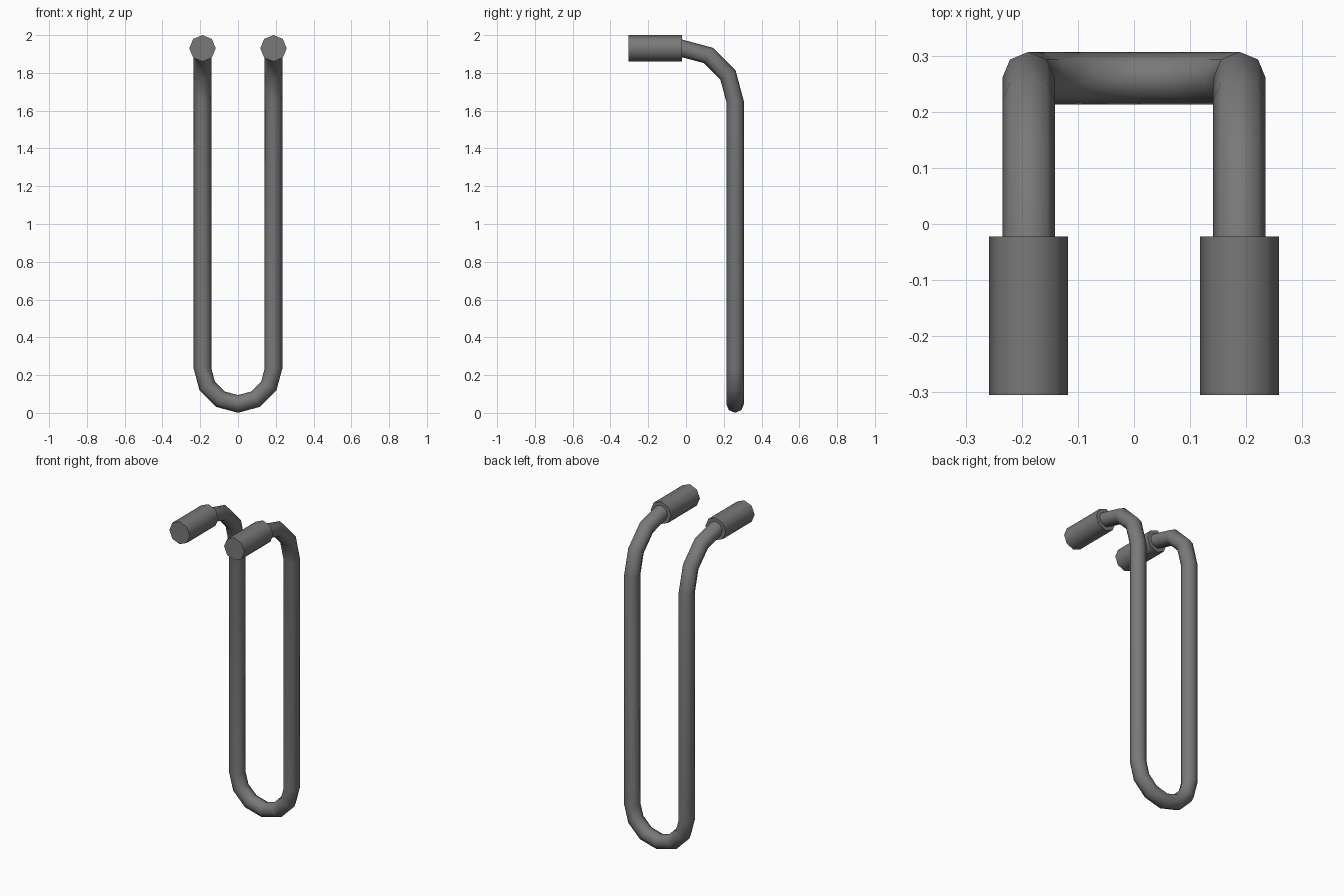
import bpy, bmesh, math
from mathutils import Vector

if "Cube" in bpy.data.objects:
    bpy.data.objects.remove(bpy.data.objects["Cube"])

SIDES = 8
X, Y, Z = Vector((1, 0, 0)), Vector((0, 1, 0)), Vector((0, 0, 1))
LEG_X, TUBE_R = 0.188, 0.0468
BEND_R, BEND_Y, BEND_Z = 0.282, -0.022, 1.648   # upper bends
LOOP_Z, LEG_Y = 0.2355, 0.26                    # lower U bend
SLEEVE_R, SLEEVE_FRONT = 0.07, -0.305

metal = bpy.data.materials.new("dark_grey_metal")
metal.diffuse_color = (0.19, 0.19, 0.19, 1)
metal.use_nodes = True
metal.node_tree.nodes["Principled BSDF"].inputs["Base Color"].default_value = metal.diffuse_color


def sweep(name, rings, radius):
    """Skin a tube through rings given as (centre, u axis, v axis)."""
    bm = bmesh.new()
    loops = []
    for c, u, v in rings:
        angles = [2 * math.pi * i / SIDES for i in range(SIDES)]
        loops.append([bm.verts.new(c + radius * (u * math.cos(a) + v * math.sin(a))) for a in angles])
    for a, b in zip(loops, loops[1:]):
        for i in range(SIDES):
            j = (i + 1) % SIDES
            bm.faces.new((a[i], a[j], b[j], b[i]))
    bm.faces.new(loops[0])
    bm.faces.new(loops[-1])
    bmesh.ops.recalc_face_normals(bm, faces=bm.faces)
    mesh = bpy.data.meshes.new(name)
    bm.to_mesh(mesh)
    bm.free()
    mesh.materials.append(metal)
    ob = bpy.data.objects.new(name, mesh)
    bpy.context.collection.objects.link(ob)
    bpy.ops.object.select_all(action='DESELECT')
    ob.select_set(True)
    bpy.context.view_layer.objects.active = ob
    bpy.ops.object.shade_smooth_by_angle(angle=math.radians(50))
    return ob


def upper_bend(side):
    """Rings from the sleeve down to the top of a leg."""
    rings = []
    for deg in (90, 60, 30, 0):
        t = math.radians(deg)
        v = Y * math.cos(t) + Z * math.sin(t)
        rings.append((Vector((side * LEG_X, BEND_Y, BEND_Z)) + v * BEND_R, X * side, v))
    return rings


def lower_bend():
    """Rings around the bottom U from right leg to left leg."""
    rings = []
    for deg in range(0, 181, 30):
        t = math.radians(deg)
        u = X * math.cos(t) - Z * math.sin(t)
        rings.append((Vector((0, LEG_Y, LOOP_Z)) + u * LEG_X, u, Y))
    return rings


# One continuous bent rod
sweep("bent_rod", upper_bend(1) + lower_bend() + upper_bend(-1)[::-1], TUBE_R)

# Thick sleeves on both ends
for side, label in ((1, "right"), (-1, "left")):
    ends = [(Vector((side * LEG_X, y, BEND_Z + BEND_R)), X, Z) for y in (SLEEVE_FRONT, BEND_Y)]
    sweep(label + "_end_sleeve", ends, SLEEVE_R)
